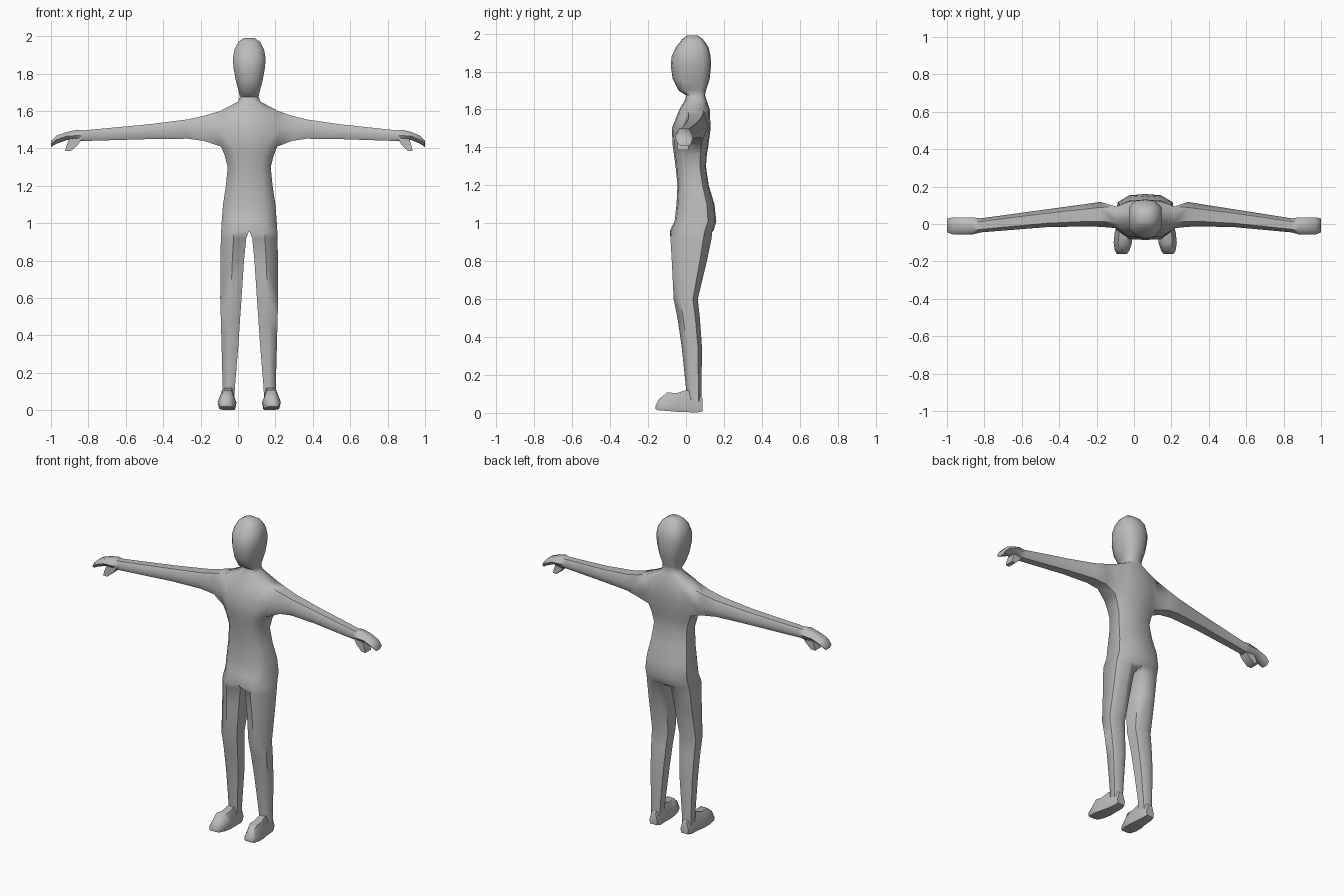
import bpy, bmesh, math

cube = bpy.data.objects.get("Cube")
if cube:
    bpy.data.objects.remove(cube, do_unlink=True)

MID = 0.06          # body centre line
SHOULDER = 0.15     # arms are stretched from here outward

grey = bpy.data.materials.new("plain grey")
grey.use_nodes = True
grey.diffuse_color = (0.5, 0.5, 0.5, 1)
bsdf = grey.node_tree.nodes["Principled BSDF"]
bsdf.inputs["Base Color"].default_value = grey.diffuse_color
bsdf.inputs["Roughness"].default_value = 0.8

# Trunk and head levels: z, half width, front y, back y
TRUNK = [(0.96, .150, -.085, .145), (1.01, .147, -.060, .160), (1.10, .140, -.050, .150),
         (1.20, .125, -.045, .120), (1.30, .115, -.055, .105), (1.36, .130, -.063, .110),
         (1.41, .150, -.070, .118), (1.50, .160, -.075, .130), (1.60, .155, -.035, .125),
         (1.65, .060, -.005, .108), (1.675, .050, .000, .100), (1.70, .055, -.040, .105),
         (1.76, .071, -.070, .125), (1.83, .084, -.080, .132), (1.88, .088, -.076, .130),
         (1.93, .079, -.052, .118), (1.97, .058, -.020, .090), (1.99, .028, .005, .060)]
ARM_LOW = 6         # trunk level where the armhole starts
# Arm sections: distance from centre, bottom z, top z, front y, back y
ARM = [(.24, 1.44, 1.575, -.015, .118), (.33, 1.452, 1.555, -.013, .105),
       (.53, 1.450, 1.530, -.017, .078), (.88, 1.440, 1.497, -.045, .030),
       (.92, 1.437, 1.500, -.055, .035), (.975, 1.445, 1.488, -.055, .036),
       (1.03, 1.425, 1.468, -.055, .036), (1.06, 1.408, 1.440, -.045, .028)]
# Thumb sections: z, inner x, outer x
THUMB = [(1.465, .885, .955), (1.42, .915, .975), (1.385, .955, .985)]
# Leg sections: z, inner x, outer x, front y, back y
LEG = [(0.92, .016, .152, -.082, .135), (0.80, .028, .153, -.075, .110),
       (0.60, .041, .155, -.065, .062), (0.50, .048, .152, -.045, .073),
       (0.35, .058, .148, -.023, .084), (0.13, .076, .142, .000, .082),
       (0.06, .080, .142, .005, .082)]
# Foot sections: y, centre x, half width, bottom z, top z
FOOT = [(.087, .110, .028, .008, .080), (.060, .110, .036, .002, .110),
        (.000, .112, .040, .004, .120), (-.050, .116, .048, .006, .104),
        (-.100, .120, .049, .010, .108), (-.145, .124, .038, .014, .070),
        (-.160, .125, .026, .020, .038)]


def trunk_ring(z, w, f, b):
    d = b - f
    return [(0, f, z), (.58 * w, f + .04 * d, z), (w, f + .26 * d, z),
            (w, b - .2 * d, z), (.58 * w, b - .03 * d, z), (0, b, z)]


def arm_ring(x, lo, hi, f, b):
    m, i = (lo + hi) / 2, .22 * (b - f)
    return [(x, f + i, lo), (x, f, m), (x, f + i, hi), (x, b - i, hi), (x, b, m), (x, b - i, lo)]


def leg_ring(z, n, o, f, b):
    d, m = b - f, (n + o) / 2
    return [(n, f + .2 * d, z), (m, f, z), (o, f + .26 * d, z),
            (o, b - .2 * d, z), (m, b, z), (n, b - .2 * d, z)]


def foot_ring(y, c, w, lo, hi):
    m = lo + .35 * (hi - lo)
    return [(c - .85 * w, y, lo), (c - w, y, m), (c - .5 * w, y, hi),
            (c + .5 * w, y, hi), (c + w, y, m), (c + .85 * w, y, lo)]


def build(name, maker):
    """Make both halves of a part with maker(bm, side) and weld them."""
    bm = bmesh.new()
    for side in (1, -1):
        maker(bm, side)
    bmesh.ops.remove_doubles(bm, verts=bm.verts, dist=0.0005)
    bmesh.ops.recalc_face_normals(bm, faces=bm.faces)
    mesh = bpy.data.meshes.new(name)
    bm.to_mesh(mesh)
    bm.free()
    mesh.materials.append(grey)
    obj = bpy.data.objects.new(name, mesh)
    bpy.context.collection.objects.link(obj)
    bpy.ops.object.select_all(action='DESELECT')
    obj.select_set(True)
    bpy.context.view_layer.objects.active = obj
    bpy.ops.object.shade_smooth_by_angle(angle=math.radians(58))


def add_ring(bm, side, points):
    verts = []
    for x, y, z in points:
        if side > 0 and x > SHOULDER + .02:      # the left arm is a little shorter
            x = SHOULDER + (x - SHOULDER) * .868
        verts.append(bm.verts.new((MID + side * x, y, z)))
    return verts


def skin(bm, rings, closed=True, skip=()):
    """Bridge successive rings with quads; skip holds (level, column) holes."""
    n = len(rings[0])
    for lv, (a, b) in enumerate(zip(rings, rings[1:])):
        for i in range(n if closed else n - 1):
            if (lv, i) not in skip:
                j = (i + 1) % n
                bm.faces.new((a[i], a[j], b[j], b[i]))


def body_half(bm, side):
    # trunk, neck and head, with an open armhole
    trunk = [add_ring(bm, side, trunk_ring(*s)) for s in TRUNK]
    skin(bm, trunk, closed=False, skip={(ARM_LOW, 2), (ARM_LOW + 1, 2)})
    bm.faces.new(trunk[-1])
    # arm and mitten hand grow out of the armhole
    levels = trunk[ARM_LOW:ARM_LOW + 3]
    hole = [r[2] for r in levels] + [r[3] for r in reversed(levels)]
    arm = [hole] + [add_ring(bm, side, arm_ring(*s)) for s in ARM]
    skin(bm, arm)
    bm.faces.new(arm[-1])
    # leg grows out of the trunk's lowest ring
    leg = [trunk[0]] + [add_ring(bm, side, leg_ring(*s)) for s in LEG]
    skin(bm, leg)
    bm.faces.new(leg[-1])


def capped(bm, side, sections):
    rings = [add_ring(bm, side, s) for s in sections]
    skin(bm, rings)
    bm.faces.new(rings[0])
    bm.faces.new(rings[-1])


def thumb(bm, side):
    capped(bm, side, [[(a, -.045, z), (b, -.045, z), (b, .012, z), (a, .012, z)]
                      for z, a, b in THUMB])


def foot(bm, side):
    capped(bm, side, [foot_ring(*s) for s in FOOT])


build("body", body_half)
build("thumbs", thumb)
build("feet", foot)
